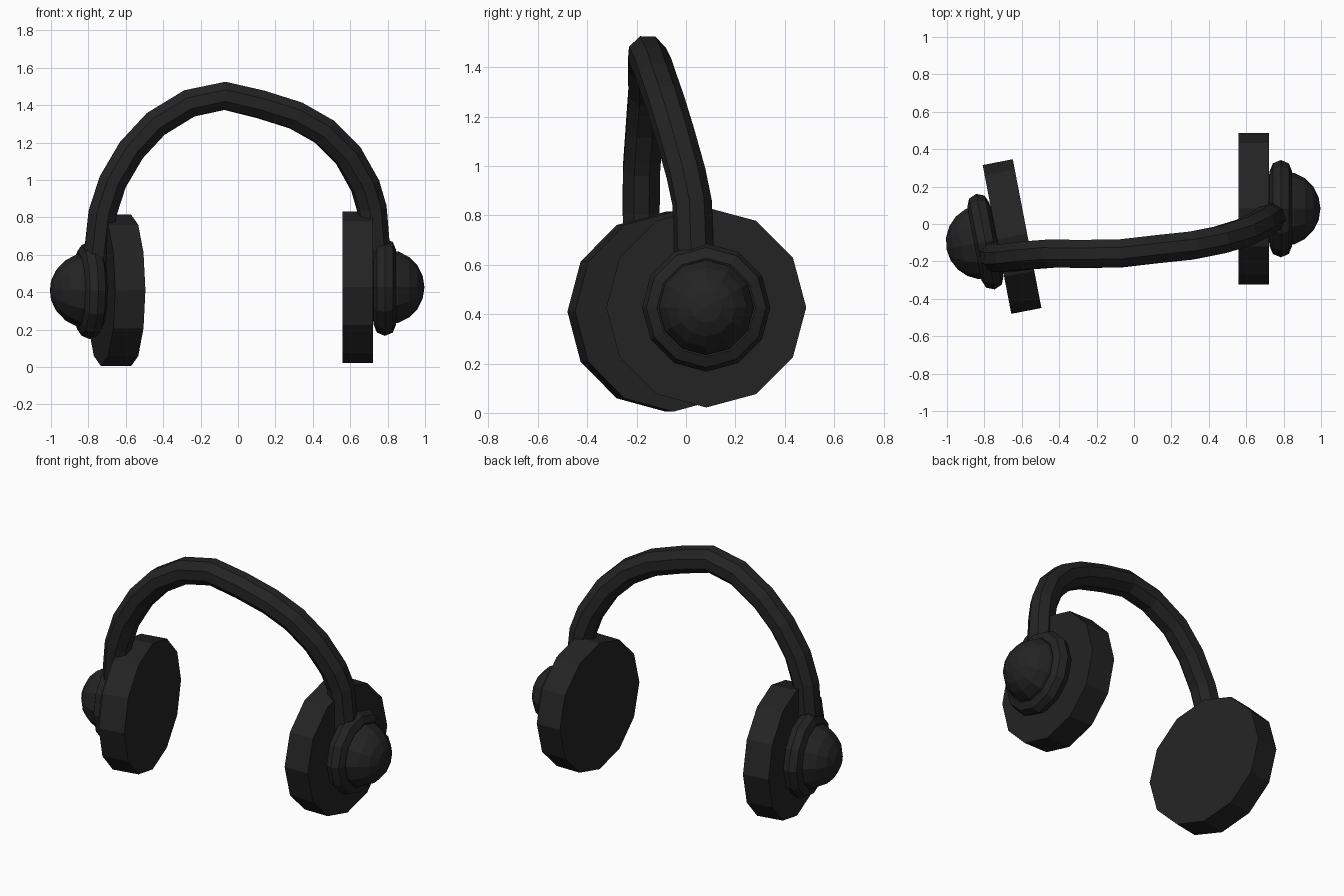
import bpy
from math import pi
from mathutils import Matrix

if "Cube" in bpy.data.objects:
    bpy.data.objects.remove(bpy.data.objects["Cube"])

black = bpy.data.materials.new("black_plastic")
black.diffuse_color = (0.017, 0.017, 0.017, 1)
black.use_nodes = True
black.node_tree.nodes["Principled BSDF"].inputs["Base Color"].default_value = black.diffuse_color


def finish(name, matrix=None):
    ob = bpy.context.object
    ob.name = name
    if matrix is not None:
        ob.matrix_world = matrix
    ob.data.materials.clear()
    ob.data.materials.append(black)
    return ob


def ear_cup(side, centre, turn):
    """Pad, rounded collar and dome stacked outward along one axis."""
    base = Matrix.Translation(centre) @ Matrix.Rotation(turn, 4, 'Z') @ Matrix.Rotation(pi / 2, 4, 'Y')

    def out(d):
        return base @ Matrix.Translation((0, 0, d))

    # flat twelve-sided ear pad
    bpy.ops.mesh.primitive_cylinder_add(vertices=12, radius=0.405, depth=0.164)
    finish(side + "_ear_pad", base)
    # rounded collar
    bpy.ops.mesh.primitive_torus_add(major_segments=12, minor_segments=8,
                                     major_radius=0.2, minor_radius=0.06)
    finish(side + "_collar", out(0.145))
    # outer dome
    bpy.ops.mesh.primitive_uv_sphere_add(segments=12, ring_count=10, radius=0.2)
    finish(side + "_dome", out(0.157))


ear_cup("right", (0.64, 0.082, 0.427), 0)
ear_cup("left", (-0.652, -0.067, 0.41), pi + 0.19)

# headband: octagonal tube along a slightly twisted arch
path = [(-0.755, -0.17, 0.55), (-0.725, -0.182, 0.82), (-0.67, -0.18, 0.99),
        (-0.57, -0.168, 1.16), (-0.44, -0.158, 1.30), (-0.26, -0.16, 1.41),
        (-0.07, -0.157, 1.45), (0.12, -0.135, 1.405), (0.31, -0.115, 1.345),
        (0.46, -0.085, 1.26), (0.59, -0.045, 1.13), (0.68, 0.0, 0.97),
        (0.715, 0.025, 0.85), (0.74, 0.035, 0.55)]
curve = bpy.data.curves.new("headband", 'CURVE')
curve.dimensions = '3D'
curve.bevel_depth = 0.081
curve.bevel_resolution = 2
curve.use_fill_caps = True
spline = curve.splines.new('POLY')
spline.points.add(len(path) - 1)
for point, co in zip(spline.points, path):
    point.co = (*co, 1)
spline.use_smooth = False
band = bpy.data.objects.new("headband", curve)
bpy.context.collection.objects.link(band)
bpy.ops.object.select_all(action='DESELECT')
band.select_set(True)
bpy.context.view_layer.objects.active = band
bpy.ops.object.convert(target='MESH')
finish("headband")
